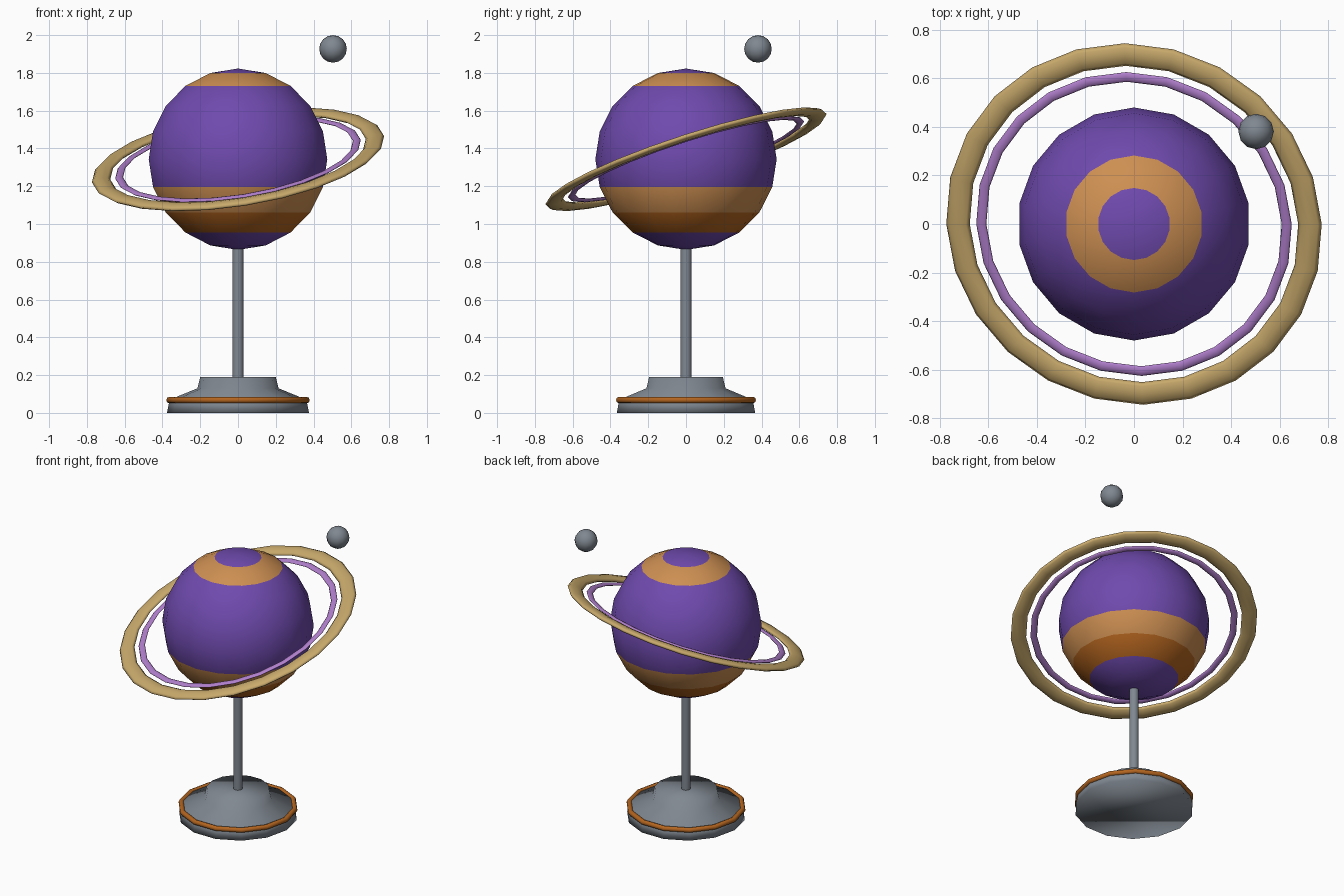
import bpy, bmesh, math
from math import sin, cos, pi, radians

if "Cube" in bpy.data.objects:
    bpy.data.objects.remove(bpy.data.objects["Cube"])


def material(name, hex_code):
    def lin(i):
        c = int(hex_code[i:i + 2], 16) / 255
        return c / 12.92 if c <= 0.04045 else ((c + 0.055) / 1.055) ** 2.4
    m = bpy.data.materials.new(name)
    m.diffuse_color = (lin(0), lin(2), lin(4), 1)
    m.use_nodes = True
    m.node_tree.nodes["Principled BSDF"].inputs["Base Color"].default_value = m.diffuse_color
    return m


PURPLE = material("purple", "6F4AAE")
TAN = material("light orange", "CD8F52")
ORANGE = material("dark orange", "B4651F")
GREY = material("grey", "808891")
GOLD = material("gold", "C9AA6C")
LILAC = material("lilac", "B280CE")


def lathe(name, profile, sides, mats, closed=False, start=0.0, loc=(0, 0, 0), rot=(0, 0, 0)):
    """Revolve (radius, z) points, listed bottom to top, around z."""
    bm = bmesh.new()
    rings = []
    for r, z in profile:
        if r < 1e-5:
            rings.append([bm.verts.new((0, 0, z))] * sides)
        else:
            angles = [start + 2 * pi * i / sides for i in range(sides)]
            rings.append([bm.verts.new((r * cos(a), r * sin(a), z)) for a in angles])
    pairs = list(zip(rings, rings[1:]))
    if closed:
        pairs.append((rings[-1], rings[0]))
    for lo, hi in pairs:
        for i in range(sides):
            j = (i + 1) % sides
            quad = dict.fromkeys((lo[i], lo[j], hi[j], hi[i]))
            bm.faces.new(list(quad))
    if not closed:
        for ring in (rings[0], rings[-1]):
            if ring[0] is not ring[1]:
                bm.faces.new(ring)
    bmesh.ops.recalc_face_normals(bm, faces=bm.faces)
    for f in bm.faces:
        f.smooth = True
    me = bpy.data.meshes.new(name)
    bm.to_mesh(me)
    bm.free()
    for m in mats:
        me.materials.append(m)
    ob = bpy.data.objects.new(name, me)
    ob.location, ob.rotation_euler = loc, rot
    bpy.context.collection.objects.link(ob)
    return ob


def ball(name, radius, sides, rows, mats, loc, start=0.0):
    pts = [(radius * sin(pi * i / rows), -radius * cos(pi * i / rows)) for i in range(rows + 1)]
    return lathe(name, pts, sides, mats, start=start, loc=loc)


def hoop(name, major, minor, flat, sides, mat, loc, rot=(0, 0, 0), n=8):
    pts = [(major + minor * cos(2 * pi * i / n), flat * minor * sin(2 * pi * i / n)) for i in range(n)]
    return lathe(name, pts, sides, [mat], closed=True, loc=loc, rot=rot)


# Stand
lathe("base", [(0.376, 0), (0.362, 0.07), (0.215, 0.13), (0.2, 0.19)], 14, [GREY])
hoop("base_trim", 0.363, 0.017, 1, 14, ORANGE, (0, 0, 0.068))
pole = lathe("pole", [(0.03, 0.17), (0.03, 0.87)], 12, [GREY])
for f in pole.data.polygons:
    f.use_smooth = len(f.vertices) == 4

# Banded planet: colour by face height
CENTRE = (0, 0, 1.343)
planet = ball("planet", 0.48, 18, 10, [PURPLE, TAN, ORANGE], CENTRE, start=radians(90))
for f in planet.data.polygons:
    z = f.center.z + CENTRE[2]
    if 1.73 < z < 1.80 or 1.06 < z < 1.195:
        f.material_index = 1
    elif 0.955 < z < 1.06:
        f.material_index = 2

# Tilted flattened rings
TILT = (radians(18), radians(-9), 0)
hoop("outer_ring", 0.734, 0.049, 0.35, 24, GOLD, CENTRE, TILT)
hoop("inner_ring", 0.637, 0.021, 0.35, 24, LILAC, CENTRE, TILT)

# Small moon
ball("moon", 0.073, 12, 8, [GREY], (0.503, 0.381, 1.927))
